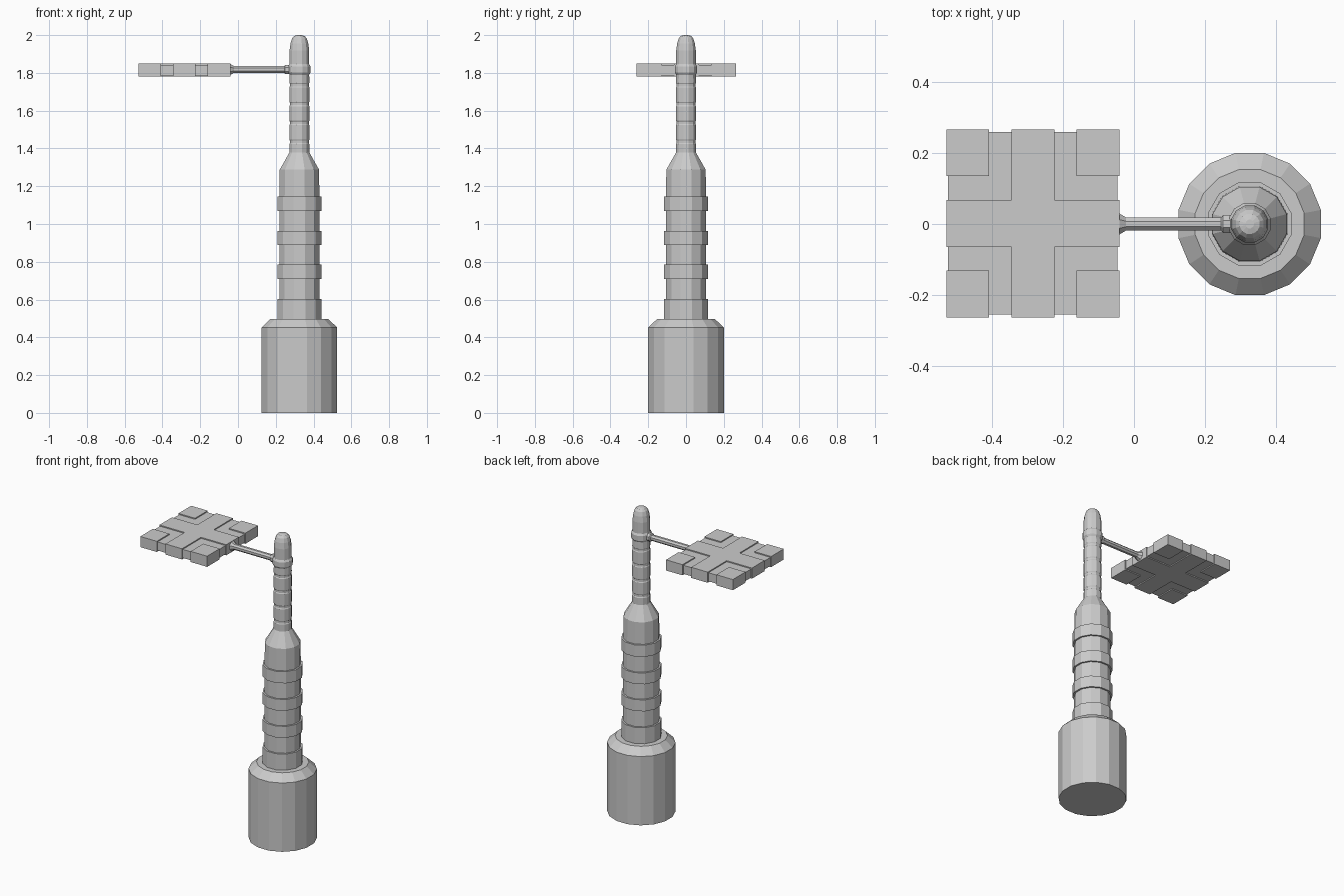
import bpy, bmesh, math
from mathutils import Matrix, Vector

if "Cube" in bpy.data.objects:
    bpy.data.objects.remove(bpy.data.objects["Cube"])

AXIS_X = 0.325
ARM_Z = 1.818


def finish(name, bm, matrix=None):
    if matrix:
        bm.transform(matrix)
    bmesh.ops.recalc_face_normals(bm, faces=bm.faces)
    mesh = bpy.data.meshes.new(name)
    bm.to_mesh(mesh)
    bm.free()
    obj = bpy.data.objects.new(name, mesh)
    bpy.context.collection.objects.link(obj)
    return obj


def turned(name, profile, sides, matrix):
    """Capped faceted solid from (apothem, height) pairs, flats on the axes."""
    bm = bmesh.new()
    rings = []
    k = 1 / math.cos(math.pi / sides)
    for r, z in profile:
        angles = [2 * math.pi * (i + 0.5) / sides for i in range(sides)]
        rings.append([bm.verts.new((r * k * math.cos(a), r * k * math.sin(a), z)) for a in angles])
    for lo, hi in zip(rings, rings[1:]):
        for i in range(sides):
            j = (i + 1) % sides
            bm.faces.new((lo[i], lo[j], hi[j], hi[i]))
    bm.faces.new(rings[0][::-1])
    bm.faces.new(rings[-1])
    return finish(name, bm, matrix)


def box(name, x0, x1, y0, y1, z0, z1):
    bm = bmesh.new()
    bmesh.ops.create_cube(bm, size=1)
    bmesh.ops.scale(bm, vec=(x1 - x0, y1 - y0, z1 - z0), verts=bm.verts)
    bmesh.ops.translate(bm, vec=((x0 + x1) / 2, (y0 + y1) / 2, (z0 + z1) / 2), verts=bm.verts)
    return finish(name, bm)


tower = Matrix.Translation((AXIS_X, 0, 0))

# Wide chamfered base
turned("base", [(0.2, 0), (0.2, 0.452), (0.153, 0.497)], 16, tower)

# Ribbed lower shaft with a conical shoulder
profile = []
for z0, z1 in [(0.49, 0.603), (0.71, 0.785), (0.888, 0.962), (1.068, 1.145)]:
    if profile:
        profile.append((0.106, z0))
    profile += [(0.117, z0), (0.117, z1), (0.106, z1)]
profile += [(0.104, 1.288), (0.053, 1.378)]
turned("lower_shaft", profile, 12, tower)

# Slim upper shaft: shallow grooves, a collar and a domed tip
profile = [(0.053, 1.37)]
for z in (1.435, 1.535, 1.635, 1.735):
    profile += [(0.053, z - 0.012), (0.050, z - 0.006), (0.050, z + 0.006), (0.053, z + 0.012)]
profile += [(0.052, 1.79), (0.059, 1.802), (0.059, 1.834), (0.052, 1.846), (0.052, 1.918),
            (0.047, 1.956), (0.039, 1.982), (0.028, 1.995), (0.012, 2.0)]
turned("upper_shaft", profile, 12, tower)

# Horizontal arm, flared at the panel and socketed at the mast
arm = Matrix.Translation((0, 0, ARM_Z)) @ Matrix.Rotation(math.pi / 2, 4, 'Y')
turned("arm", [(0.03, -0.06), (0.03, -0.042), (0.018, -0.022), (0.018, 0.245),
               (0.025, 0.25), (0.025, 0.29)], 8, arm)

# Sign panel: thin recessed slab with raised cross and corner pads
cx, cy, hx, hy = -0.284, 0.002, 0.243, 0.264
z0, z1 = 1.78, 1.85
box("panel_slab", cx - hx + 0.005, cx + hx - 0.005, cy - hy + 0.008, cy + hy - 0.008, z0 + 0.007, z1 - 0.007)
box("cross_long", cx - 0.06, cx + 0.06, cy - hy, cy + hy, z0, z1)
for s, label in ((-1, "left"), (1, "right")):
    xa, xb = sorted((cx + s * 0.06, cx + s * hx))
    box(f"cross_arm_{label}", xa, xb, cy - 0.066, cy + 0.066, z0, z1)
    for t, side in ((-1, "front"), (1, "back")):
        xa, xb = sorted((cx + s * 0.123, cx + s * hx))
        ya, yb = sorted((cy + t * 0.133, cy + t * hy))
        box(f"corner_pad_{side}_{label}", xa, xb, ya, yb, z0, z1)
